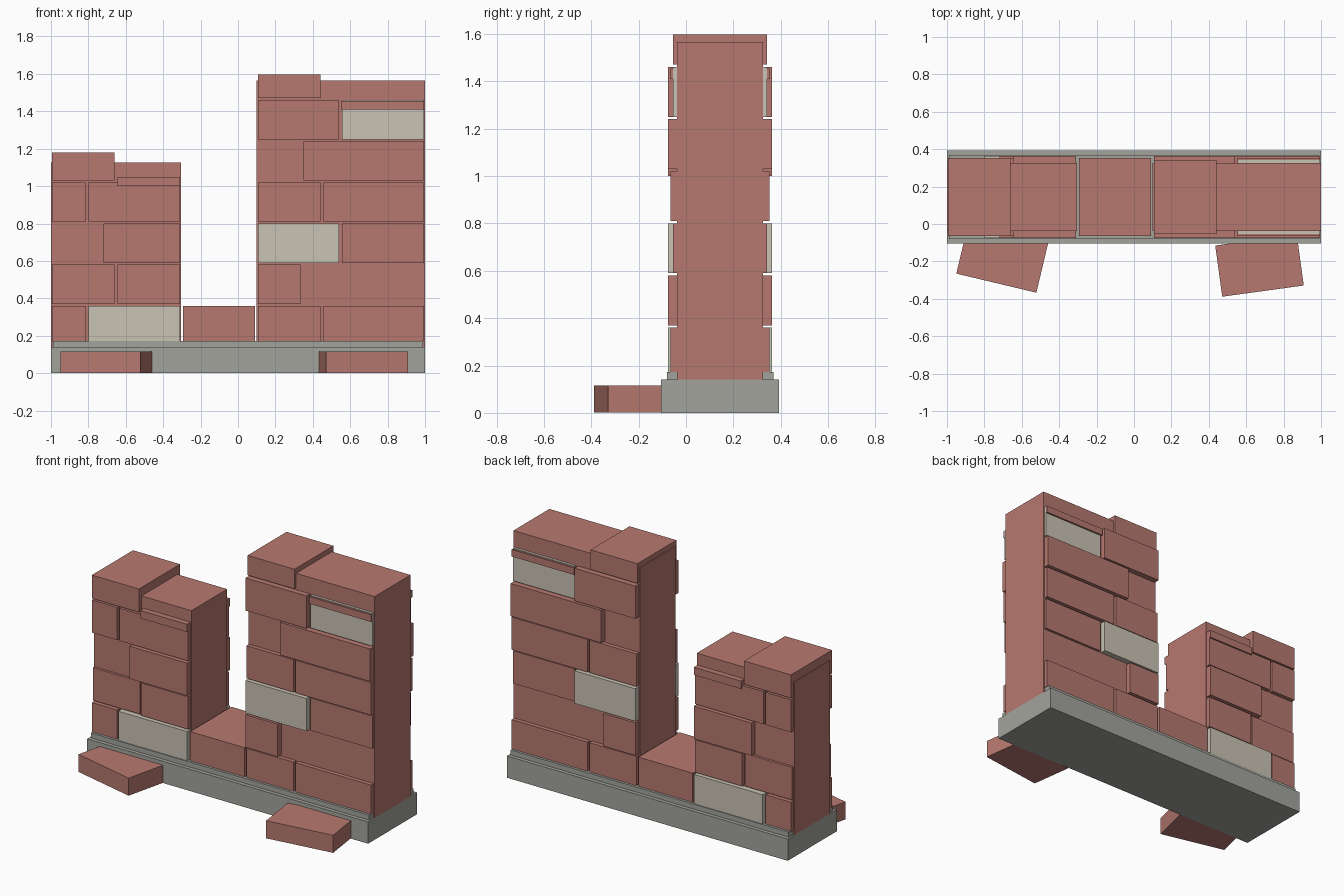
import bpy
import math

default = bpy.data.objects.get("Cube")
if default:
    bpy.data.objects.remove(default, do_unlink=True)


def make_material(name, colour):
    mat = bpy.data.materials.new(name)
    mat.use_nodes = True
    rgba = (*colour, 1)
    mat.diffuse_color = rgba
    mat.node_tree.nodes["Principled BSDF"].inputs["Base Color"].default_value = rgba
    return mat


RED = make_material("brick red", (0.47, 0.19, 0.16))
CREAM = make_material("pale stone", (0.59, 0.55, 0.46))
GREY = make_material("concrete grey", (0.37, 0.37, 0.34))

WALL_Y = 0.144          # centre line of the wall
FLUSH, MID, PROUD = 0.198, 0.209, 0.219   # half depths of the courses
PITCH, COURSE = 0.22, 0.21
LEDGE_TOP = 0.172


def box(name, x, y, z, mat, turn=0):
    """Box from (min, max) pairs, optionally turned about its own centre."""
    bpy.ops.mesh.primitive_cube_add(size=1)
    obj = bpy.context.object
    obj.name = name
    obj.location = [sum(pair) / 2 for pair in (x, y, z)]
    obj.scale = [pair[1] - pair[0] for pair in (x, y, z)]
    obj.rotation_euler.z = math.radians(turn)
    obj.data.materials.append(mat)
    return obj


def through(name, x, half, z, mat=RED):
    """Block running right through the wall, showing on both sides."""
    return box(name, x, (WALL_Y - half, WALL_Y + half), z, mat)


def brick(side, course, x0, x1, half=MID, mat=RED):
    """Brick in a numbered course."""
    top = 0.36 + PITCH * course
    bottom = max(top - COURSE, LEDGE_TOP)
    through(f"{side}_brick", (x0, x1), half, (bottom, top), mat)


# Footing and ledge
through("footing", (-1, 1), 0.249, (0, 0.14), GREY)
through("footing_ledge", (-0.99, 0.99), 0.225, (0.14, LEDGE_TOP), GREY)

# Solid cores of the two broken wall ends
through("short_wall_core", (-1, -0.305), 0.182, (0.14, 1.125))
through("tall_wall_core", (0.1, 1), 0.182, (0.14, 1.565))

# Single brick left across the gap
through("gap_brick", (-0.295, 0.092), MID, (LEDGE_TOP, 0.36))

# Short wall courses
A, B = -0.995, -0.31
for course in (0, 3):
    brick("short_wall", course, A, -0.815)
brick("short_wall", 0, -0.8, B, PROUD, CREAM)
brick("short_wall", 1, A, -0.66, FLUSH)
brick("short_wall", 1, -0.645, B, MID)
brick("short_wall", 2, -0.72, B, PROUD)
brick("short_wall", 3, -0.8, B, MID)
through("short_wall_sliver", (-0.645, B), PROUD, (1.0, 1.05))
through("short_wall_cap", (A, -0.66), MID, (1.03, 1.18))

# Tall wall courses
C, D = 0.106, 0.994
for course in (0, 3):
    brick("tall_wall", course, C, 0.44)
    brick("tall_wall", course, 0.455, D)
brick("tall_wall", 1, C, 0.335, PROUD)
brick("tall_wall", 2, C, 0.54, PROUD, CREAM)
brick("tall_wall", 2, 0.555, D, FLUSH)
brick("tall_wall", 4, 0.35, D, PROUD)
brick("tall_wall", 5, C, 0.54, PROUD)
brick("tall_wall", 5, 0.555, D, FLUSH, CREAM)
through("tall_wall_sliver", (0.55, D), MID, (1.41, 1.455))
through("tall_wall_cap", (C, 0.44), FLUSH, (1.47, 1.597))

# Fallen bricks lying against the footing
for x, y, turn in ((-0.704, -0.182, -13.4), (0.671, -0.222, 7.8)):
    box("fallen_brick", (x - 0.22, x + 0.22), (y - 0.138, y + 0.138),
        (0.002, 0.115), RED, turn)
